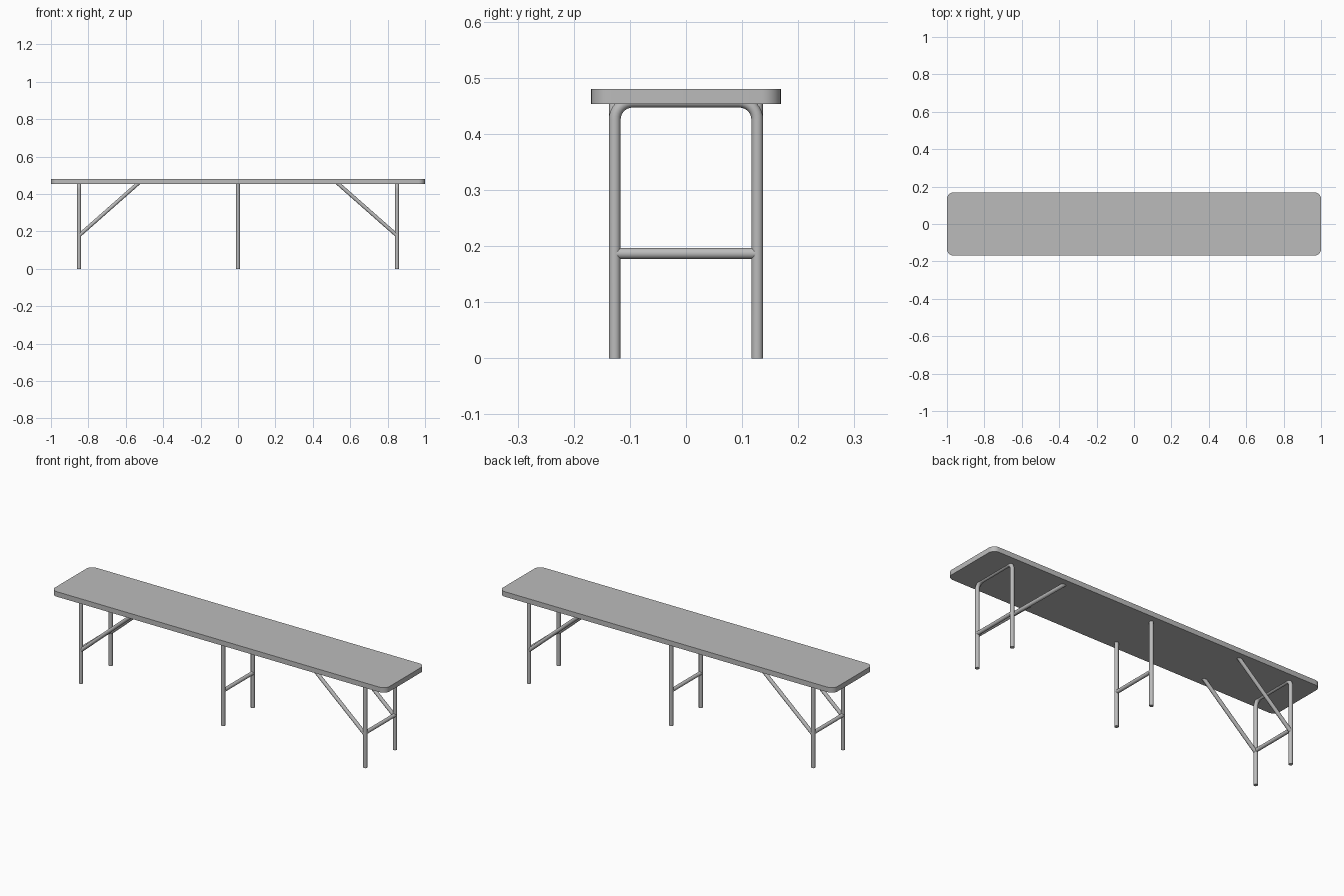
import bpy, bmesh, math

if "Cube" in bpy.data.objects:
    bpy.data.objects.remove(bpy.data.objects["Cube"])

grey = bpy.data.materials.new("light_grey")
grey.diffuse_color = (0.5, 0.5, 0.5, 1)
grey.use_nodes = True
grey.node_tree.nodes["Principled BSDF"].inputs["Base Color"].default_value = grey.diffuse_color

TOP_Z0, TOP_Z1 = 0.453, 0.48
LEG_Y, LEG_X, TUBE_R, BAR_Z = 0.127, 0.85, 0.0105, 0.187


def smooth(ob):
    bpy.ops.object.select_all(action='DESELECT')
    bpy.context.view_layer.objects.active = ob
    ob.select_set(True)
    bpy.ops.object.shade_smooth_by_angle(angle=math.radians(35))


def arc(cx, cy, r, a0, a1, n=8):
    """Points on an arc, angles in degrees."""
    return [(cx + r * math.cos(math.radians(a0 + (a1 - a0) * i / n)),
             cy + r * math.sin(math.radians(a0 + (a1 - a0) * i / n)))
            for i in range(n + 1)]


def tube(name, pts, r=TUBE_R):
    """Round capped tube following a path."""
    cu = bpy.data.curves.new(name, 'CURVE')
    cu.dimensions = '3D'
    cu.bevel_depth = r
    cu.bevel_resolution = 4
    cu.use_fill_caps = True
    sp = cu.splines.new('POLY')
    sp.points.add(len(pts) - 1)
    for p, co in zip(sp.points, pts):
        p.co = (*co, 1)
    ob = bpy.data.objects.new(name, cu)
    bpy.context.collection.objects.link(ob)
    bpy.ops.object.select_all(action='DESELECT')
    bpy.context.view_layer.objects.active = ob
    ob.select_set(True)
    bpy.ops.object.convert(target='MESH')
    ob = bpy.context.object
    ob.data.materials.clear()
    ob.data.materials.append(grey)
    smooth(ob)


# Bench top: rounded rectangle slab
R, HX, HY = 0.035, 1.0, 0.169
outline = (arc(HX - R, HY - R, R, 0, 90) + arc(R - HX, HY - R, R, 90, 180)
           + arc(R - HX, R - HY, R, 180, 270) + arc(HX - R, R - HY, R, 270, 360))
bm = bmesh.new()
face = bm.faces.new([bm.verts.new((x, y, TOP_Z0)) for x, y in outline])
ext = bmesh.ops.extrude_face_region(bm, geom=[face])
bmesh.ops.translate(bm, vec=(0, 0, TOP_Z1 - TOP_Z0),
                    verts=[v for v in ext["geom"] if isinstance(v, bmesh.types.BMVert)])
bmesh.ops.recalc_face_normals(bm, faces=bm.faces)
me = bpy.data.meshes.new("bench_top")
bm.to_mesh(me)
bm.free()
me.materials.append(grey)
top = bpy.data.objects.new("bench_top", me)
bpy.context.collection.objects.link(top)
smooth(top)

# End frames: bent hoop legs with diagonal braces
BEND, HOOP_Z = 0.032, 0.4575
for side, label in ((-1, "left"), (1, "right")):
    x = side * LEG_X
    path = ([(LEG_Y, 0)] + arc(LEG_Y - BEND, HOOP_Z - BEND, BEND, 0, 90)
            + arc(BEND - LEG_Y, HOOP_Z - BEND, BEND, 90, 180) + [(-LEG_Y, 0)])
    tube(label + "_leg_hoop", [(x, y, z) for y, z in path])
    for y, pos in ((-LEG_Y, "front"), (LEG_Y, "back")):
        tube(f"{label}_{pos}_brace", [(x, y, 0.178), (side * 0.53, y, 0.46)], 0.01)

# Straight middle legs
for y, pos in ((-LEG_Y, "front"), (LEG_Y, "back")):
    tube(f"middle_{pos}_leg", [(0, y, 0), (0, y, 0.46)])

# Crossbars joining each pair of legs
for x, label in ((-LEG_X, "left"), (0, "middle"), (LEG_X, "right")):
    tube(label + "_crossbar", [(x, -LEG_Y, BAR_Z), (x, LEG_Y, BAR_Z)], 0.01)
